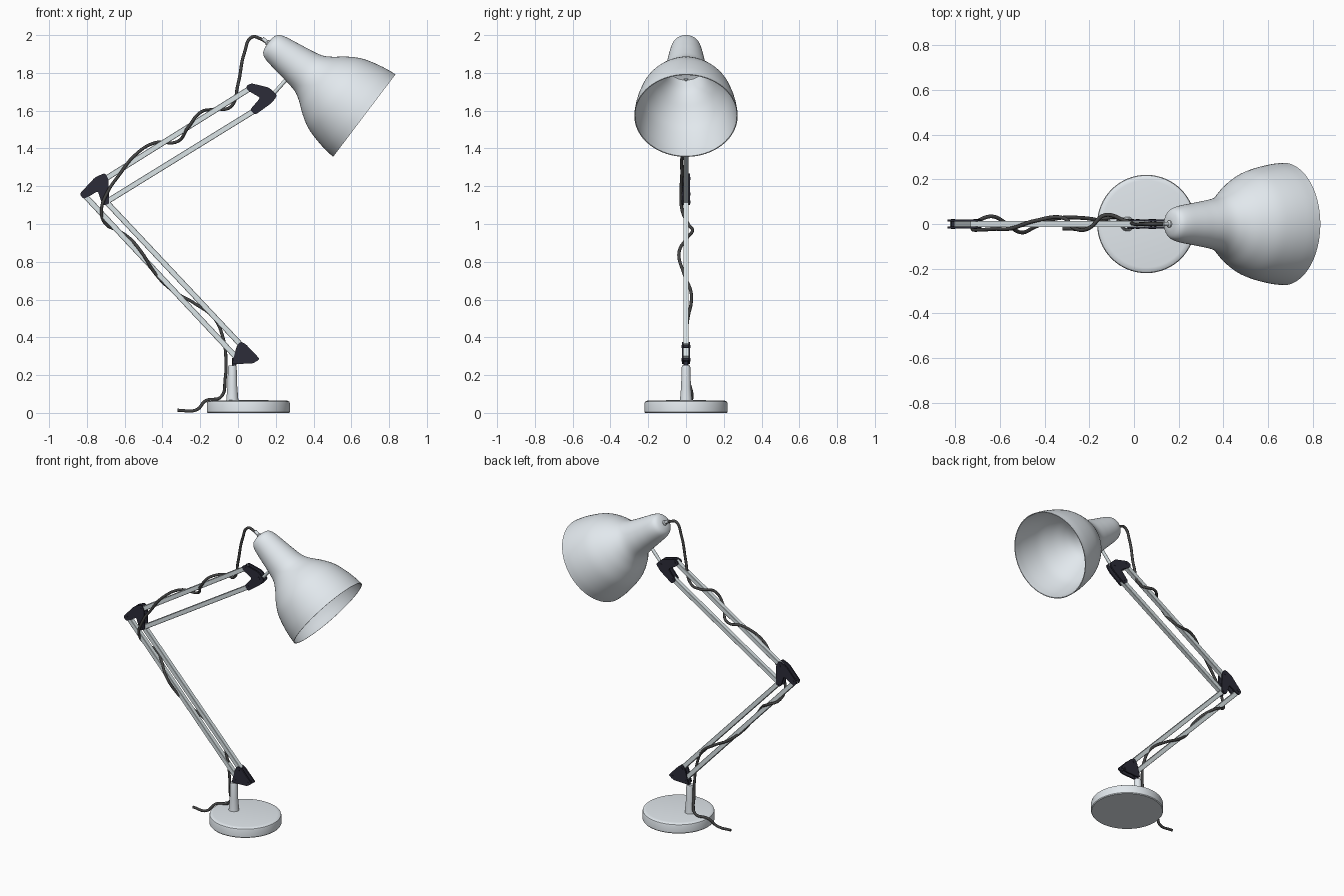
import bpy, bmesh, math
from mathutils import Vector, Matrix

if "Cube" in bpy.data.objects:
    bpy.data.objects.remove(bpy.data.objects["Cube"])


def material(name, rgb):
    m = bpy.data.materials.new(name)
    m.diffuse_color = (*rgb, 1)
    m.use_nodes = True
    m.node_tree.nodes["Principled BSDF"].inputs["Base Color"].default_value = m.diffuse_color
    return m


DARK = material("dark_plastic", (0.025, 0.025, 0.04))
CABLE = material("cable_rubber", (0.06, 0.06, 0.06))
PAINT = material("pale_paint", (0.76, 0.81, 0.85))
METAL = material("pale_metal", (0.70, 0.77, 0.79))


def finish(name, bm, mat=PAINT, angle=35):
    bmesh.ops.recalc_face_normals(bm, faces=bm.faces)
    me = bpy.data.meshes.new(name)
    bm.to_mesh(me)
    bm.free()
    for p in me.polygons:
        p.use_smooth = True
    me.set_sharp_from_angle(angle=math.radians(angle))
    ob = bpy.data.objects.new(name, me)
    bpy.context.collection.objects.link(ob)
    me.materials.append(mat)
    return ob


def lathe(name, profile, origin=(0, 0, 0), axis=(0, 0, 1), seg=64, mat=PAINT):
    """Spin (radius, height) points around the given axis."""
    bm = bmesh.new()
    rot = Vector((0, 0, 1)).rotation_difference(Vector(axis)).to_matrix().to_4x4()
    vs = [bm.verts.new((r, 0, h)) for r, h in profile]
    edges = [bm.edges.new(pair) for pair in zip(vs, vs[1:])]
    bmesh.ops.spin(bm, geom=vs + edges, cent=(0, 0, 0), axis=(0, 0, 1),
                   angle=2 * math.pi, steps=seg)
    bmesh.ops.remove_doubles(bm, verts=bm.verts, dist=1e-4)
    bm.transform(Matrix.Translation(origin) @ rot)
    return finish(name, bm, mat)


def spline(pts, n=5):
    """Catmull-Rom refinement of a profile."""
    p = [Vector(q) for q in pts]
    p = [2 * p[0] - p[1]] + p + [2 * p[-1] - p[-2]]
    out = []
    for a, b, c, d in zip(p, p[1:], p[2:], p[3:]):
        for i in range(n):
            t = i / n
            out.append(0.5 * (2 * b + (c - a) * t + (2 * a - 5 * b + 4 * c - d) * t * t
                              + (3 * b - a - 3 * c + d) * t ** 3))
    return [tuple(v) for v in out] + [tuple(pts[-1])]


def rod(name, a, b, r, seg=16, mat=METAL):
    a, b = Vector((a[0], 0, a[1])), Vector((b[0], 0, b[1]))
    return lathe(name, [(0, 0), (r, 0), (r, (b - a).length), (0, (b - a).length)],
                 a, (b - a).normalized(), seg, mat)


def bar(name, a, b, w=0.029, d=0.029):
    """Flat-sided arm bar between two (x, z) points."""
    v = Vector((b[0] - a[0], b[1] - a[1]))
    bm = bmesh.new()
    bmesh.ops.create_cube(bm, size=1, matrix=Matrix.Diagonal((v.length, d, w, 1)))
    bmesh.ops.bevel(bm, geom=bm.edges[:], offset=0.002, segments=1, affect='EDGES')
    bm.transform(Matrix.Translation(((a[0] + b[0]) / 2, 0, (a[1] + b[1]) / 2))
                 @ Matrix.Rotation(-math.atan2(v.y, v.x), 4, 'Y'))
    finish(name, bm, METAL, angle=20)


def bracket(name, outline, pivots):
    """Two rounded side plates joined by pins."""
    for side, y in (("front", -0.021), ("back", 0.012)):
        bm = bmesh.new()
        f = bm.faces.new([bm.verts.new((x, y, z)) for x, z in outline])
        ext = bmesh.ops.extrude_face_region(bm, geom=[f])["geom"]
        bmesh.ops.translate(bm, vec=(0, 0.009, 0),
                            verts=[g for g in ext if isinstance(g, bmesh.types.BMVert)])
        up = [e for e in bm.edges if abs(e.verts[0].co.y - e.verts[1].co.y) > 0.005]
        bmesh.ops.bevel(bm, geom=up, offset=0.011, segments=3, profile=0.5, affect='EDGES')
        finish(f"{name}_{side}_plate", bm, DARK)
    for i, (x, z) in enumerate(pivots):
        lathe(f"{name}_pin_{i}", [(0, -0.023), (0.008, -0.023), (0.008, 0.023), (0, 0.023)],
              (x, 0, z), (0, 1, 0), 16, DARK)


# Base and post
lathe("base", [(0, 0), (0.216, 0), (0.22, 0.005), (0.22, 0.05), (0.217, 0.059),
               (0.209, 0.064), (0.195, 0.066), (0, 0.068)], (0.055, 0, 0))
lathe("post", [(0, 0.06), (0.033, 0.06), (0.031, 0.08), (0.026, 0.14), (0.023, 0.24),
               (0.02, 0.252), (0, 0.252)], (-0.03, 0, 0), seg=32)
lathe("post_pivot", [(0, 0.25), (0.012, 0.25), (0.012, 0.29), (0, 0.29)], (-0.02, 0, 0),
      seg=16, mat=DARK)

# Parallel arm bars
bar("lower_arm_inner", (0.02, 0.355), (-0.70, 1.12))
bar("lower_arm_outer", (-0.005, 0.29), (-0.815, 1.155))
bar("upper_arm_top", (-0.725, 1.225), (0.075, 1.725))
bar("upper_arm_bottom", (-0.70, 1.115), (0.095, 1.605))

# Joint brackets
bracket("base_joint", [(-0.032, 0.258), (0.08, 0.262), (0.116, 0.285), (0.04, 0.365),
                       (0.01, 0.378), (-0.008, 0.35)],
        [(0.017, 0.352), (-0.008, 0.28), (0.085, 0.283)])
bracket("elbow_joint", [(-0.838, 1.16), (-0.82, 1.132), (-0.785, 1.148), (-0.742, 1.175),
                        (-0.718, 1.10), (-0.682, 1.105), (-0.686, 1.24), (-0.705, 1.27),
                        (-0.757, 1.247)],
        [(-0.81, 1.16), (-0.71, 1.24), (-0.70, 1.117)])
bracket("head_joint", [(0.042, 1.73), (0.07, 1.745), (0.165, 1.722), (0.208, 1.68),
                       (0.18, 1.642), (0.09, 1.577), (0.064, 1.605), (0.118, 1.668),
                       (0.05, 1.708)],
        [(0.072, 1.725), (0.17, 1.683), (0.09, 1.605)])
rod("head_stem", (0.18, 1.68), (0.26, 1.77), 0.01)

# Lamp shade: outer skin, rim and inner skin (radius, distance back from the mouth)
mouth, back = Vector((0.667, 0, 1.575)), Vector((-0.797, 0, 0.603))
outer = spline([(0.274, -0.002), (0.267, 0.06), (0.251, 0.135), (0.229, 0.2), (0.19, 0.265),
                (0.147, 0.32), (0.119, 0.37), (0.104, 0.44), (0.093, 0.51),
                (0.08, 0.585), (0.064, 0.62), (0.035, 0.634), (0, 0.637)])
inner = [(max(r - 0.005, 0), h) for r, h in outer if h < 0.44]
lathe("shade", outer[::-1] + inner + [(0.085, 0.445), (0, 0.45)], mouth, back)

# Cable ferrule on the shade cap
lathe("cable_ferrule", [(0, 0.62), (0.016, 0.62), (0.016, 0.642), (0.01, 0.647),
                        (0.01, 0.675), (0, 0.675)], mouth, back, 20)

# Power cable winding around the arms
path = [(-0.32, -0.02, 0.014), (-0.22, -0.018, 0.016), (-0.17, 0.01, 0.065),
        (-0.09, 0.032, 0.085), (-0.068, 0.012, 0.18), (-0.064, 0.0, 0.29),
        (-0.08, 0.0, 0.40), (-0.125, 0.01, 0.50), (-0.23, 0.027, 0.58),
        (-0.35, 0.024, 0.65), (-0.44, -0.012, 0.74), (-0.51, -0.037, 0.85),
        (-0.575, 0.005, 0.925), (-0.635, 0.034, 0.965), (-0.70, 0.012, 1.0),
        (-0.723, -0.02, 1.07), (-0.69, -0.026, 1.17), (-0.625, -0.022, 1.265),
        (-0.55, -0.02, 1.36), (-0.44, 0.015, 1.43), (-0.32, 0.028, 1.437),
        (-0.265, -0.02, 1.51), (-0.2, -0.018, 1.59), (-0.13, 0.04, 1.607),
        (-0.04, 0.015, 1.62), (0.0, 0, 1.74), (0.035, 0, 1.91), (0.075, 0, 1.99),
        (0.115, 0, 1.982), (0.16, 0, 1.957)]
cu = bpy.data.curves.new("power_cable", 'CURVE')
cu.dimensions = '3D'
cu.bevel_depth = 0.0085
cu.bevel_resolution = 3
cu.resolution_u = 8
cu.use_fill_caps = True
sp = cu.splines.new('BEZIER')
sp.bezier_points.add(len(path) - 1)
for bp, co in zip(sp.bezier_points, path):
    bp.co = co
    bp.handle_left_type = bp.handle_right_type = 'AUTO'
cu.materials.append(CABLE)
bpy.context.collection.objects.link(bpy.data.objects.new("power_cable", cu))
